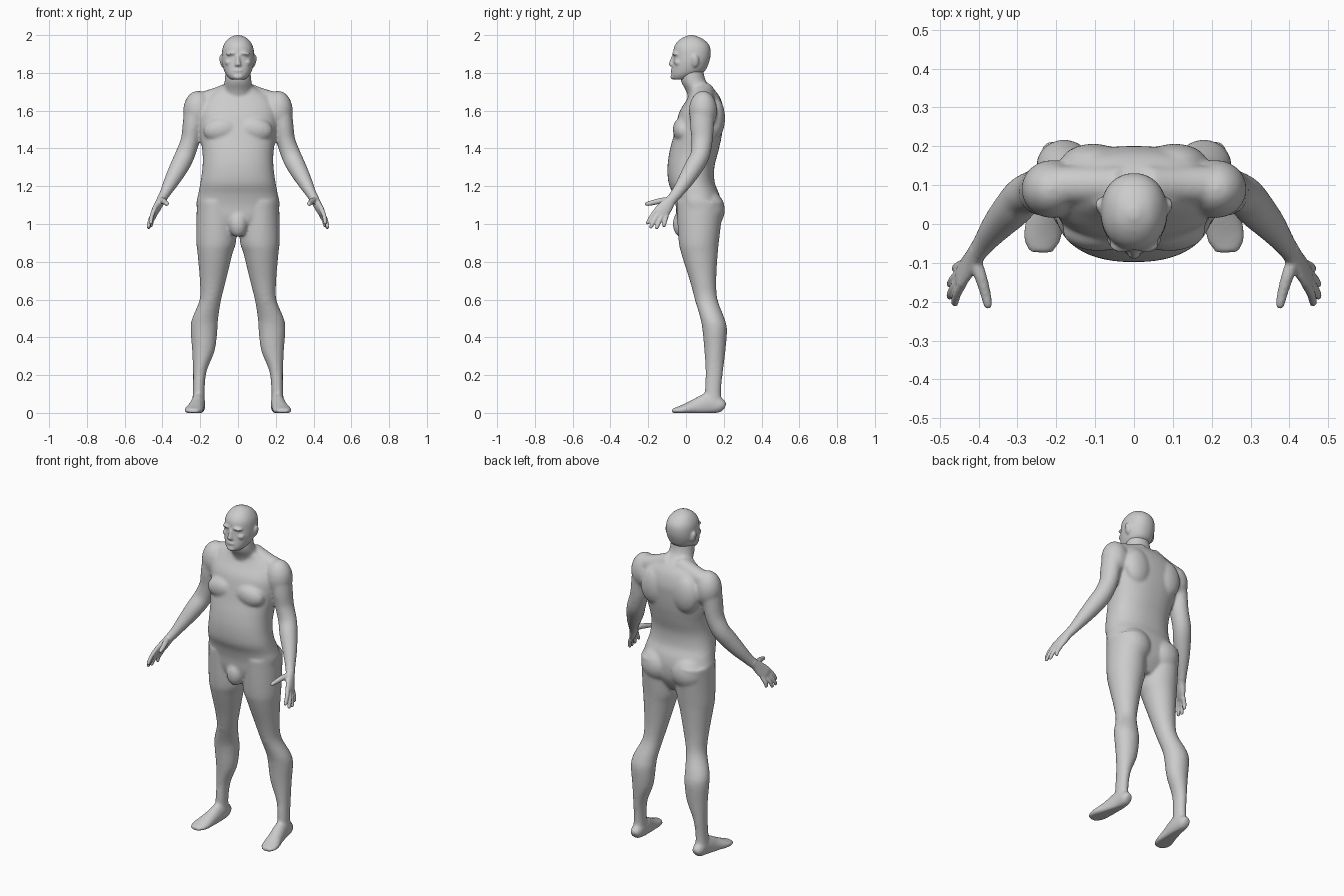
import bpy, bmesh, math
from mathutils import Vector, Matrix

skin = bpy.data.materials.new("light_grey")
skin.diffuse_color = (0.6, 0.6, 0.6, 1)


def spline(rows, steps):
    """Smoothly interpolate rows of numbers (Catmull-Rom)."""
    out = []
    for i in range(len(rows) - 1):
        a, b, c, d = rows[max(i - 1, 0)], rows[i], rows[i + 1], rows[min(i + 2, len(rows) - 1)]
        for k in range(steps):
            t = k / steps
            out.append([q + 0.5 * t * (r - p + t * (2 * p - 5 * q + 4 * r - s + t * (3 * (q - r) + s - p)))
                        for p, q, r, s in zip(a, b, c, d)])
    return out + [list(rows[-1])]


def loft(bm, rows, side=(1, 0, 0), level=False, power=2.0, floor=None, n=32, steps=4):
    """Closed tube through rows of (x, y, z, half_width, half_depth)."""
    rows = spline(rows, steps)
    pts = [Vector(r[:3]) for r in rows]
    rings = []
    for i, r in enumerate(rows):
        t = pts[min(i + 1, len(pts) - 1)] - pts[max(i - 1, 0)]
        t = Vector((0, 0, 1)) if level else t.normalized()
        u = Vector(side)
        u = (u - t * u.dot(t)).normalized()
        v = t.cross(u)
        ring = []
        for k in range(n):
            a = 2 * math.pi * k / n
            c, s = math.cos(a), math.sin(a)
            c = math.copysign(abs(c) ** (2 / power), c)
            s = math.copysign(abs(s) ** (2 / power), s)
            p = pts[i] + u * c * r[3] + v * s * r[4]
            if floor is not None:
                p.z = max(p.z, floor)
            ring.append(bm.verts.new(p))
        rings.append(ring)
    for a, b in zip(rings, rings[1:]):
        for k in range(n):
            bm.faces.new((a[k], a[(k + 1) % n], b[(k + 1) % n], b[k]))
    bm.faces.new(rings[0][::-1])
    bm.faces.new(rings[-1])


def ball(bm, centre, radii, tilt=0.0):
    m = Matrix.Translation(centre) @ Matrix.Rotation(tilt, 4, 'Y') @ Matrix.Diagonal((*radii, 1))
    bmesh.ops.create_uvsphere(bm, u_segments=24, v_segments=16, radius=1, matrix=m)


def fuse(name, bm, voxel, smooth):
    """Merge the overlapping masses into one smooth skin."""
    bmesh.ops.recalc_face_normals(bm, faces=bm.faces)
    me = bpy.data.meshes.new(name)
    bm.to_mesh(me)
    bm.free()
    ob = bpy.data.objects.new(name, me)
    bpy.context.collection.objects.link(ob)
    bpy.ops.object.select_all(action='DESELECT')
    bpy.context.view_layer.objects.active = ob
    ob.select_set(True)
    r = ob.modifiers.new("fuse", 'REMESH')
    r.mode, r.voxel_size, r.use_smooth_shade = 'VOXEL', voxel, True
    s = ob.modifiers.new("soften", 'SMOOTH')
    s.factor, s.iterations = 0.5, smooth
    for m in ("fuse", "soften"):
        bpy.ops.object.modifier_apply(modifier=m)
    ob.data.materials.clear()
    ob.data.materials.append(skin)
    bpy.ops.object.shade_smooth()
    return ob


# Torso: height, half width, front y, back y
body = bmesh.new()
torso = [(0.94, 0.07, -0.01, 0.13), (1.02, 0.19, -0.045, 0.175), (1.10, 0.22, -0.055, 0.185),
         (1.16, 0.21, -0.07, 0.175), (1.22, 0.199, -0.093, 0.152), (1.30, 0.188, -0.098, 0.15),
         (1.38, 0.188, -0.088, 0.17), (1.46, 0.2, -0.068, 0.188), (1.54, 0.21, -0.05, 0.198),
         (1.60, 0.21, -0.032, 0.2), (1.66, 0.185, 0.005, 0.185), (1.70, 0.13, 0.02, 0.16),
         (1.73, 0.075, 0.01, 0.13)]
loft(body, [(0, (f + b) / 2, z, w, (b - f) / 2) for z, w, f, b in torso], level=True, power=2.3, n=48)

# Neck and groin
loft(body, [(0, 0.1, 1.62, 0.085, 0.075), (0, 0.08, 1.70, 0.08, 0.078),
            (0, 0.038, 1.76, 0.071, 0.066), (0, 0.03, 1.84, 0.064, 0.06)], level=True)
ball(body, (0, -0.025, 1.0), (0.05, 0.045, 0.07))

# Limbs and paired muscles
leg = [(0.115, 0.075, 1.12, 0.103, 0.125), (0.115, 0.068, 0.92, 0.106, 0.108),
       (0.122, 0.072, 0.84, 0.092, 0.096), (0.133, 0.09, 0.70, 0.069, 0.07),
       (0.146, 0.107, 0.60, 0.057, 0.06), (0.174, 0.14, 0.50, 0.069, 0.064),
       (0.18, 0.152, 0.44, 0.071, 0.065), (0.183, 0.153, 0.33, 0.06, 0.056),
       (0.202, 0.15, 0.22, 0.036, 0.046), (0.208, 0.143, 0.12, 0.031, 0.043),
       (0.209, 0.145, 0.04, 0.034, 0.045)]
foot = [(0.207, 0.206, 0.03, 0.018, 0.02), (0.208, 0.185, 0.038, 0.032, 0.038),
        (0.21, 0.12, 0.045, 0.037, 0.06), (0.22, 0.05, 0.028, 0.042, 0.046),
        (0.232, -0.01, 0.016, 0.05, 0.03), (0.238, -0.045, 0.012, 0.047, 0.02),
        (0.24, -0.074, 0.01, 0.03, 0.012)]
arm = [(0.215, 0.09, 1.63, 0.068, 0.068), (0.24, 0.085, 1.52, 0.054, 0.063),
       (0.254, 0.085, 1.44, 0.05, 0.056), (0.283, 0.073, 1.36, 0.052, 0.051),
       (0.312, 0.04, 1.30, 0.05, 0.05), (0.35, -0.002, 1.23, 0.041, 0.042),
       (0.385, -0.047, 1.165, 0.029, 0.032), (0.408, -0.08, 1.125, 0.024, 0.029)]


def mirrored(rows, s):
    return [(s * r[0], *r[1:]) for r in rows]


for s in (-1, 1):
    loft(body, mirrored(leg, s), level=True)
    loft(body, mirrored(foot, s), floor=0.0)
    loft(body, mirrored(arm, s))
    loft(body, mirrored([(0.03, 0.1, 1.705, 0.05, 0.05), (0.12, 0.1, 1.67, 0.05, 0.05),
                         (0.21, 0.1, 1.645, 0.05, 0.05)], s), side=(0, 1, 0))   # trapezius
    ball(body, (s * 0.212, 0.09, 1.6), (0.078, 0.075, 0.105))                  # deltoid
    ball(body, (s * 0.09, -0.018, 1.5), (0.095, 0.052, 0.065), s * 0.15)       # chest
    ball(body, (s * 0.105, 0.155, 1.56), (0.085, 0.052, 0.11))                 # shoulder blade
    ball(body, (s * 0.1, 0.112, 1.075), (0.105, 0.094, 0.105))                 # buttock
    ball(body, (s * 0.148, 0.075, 0.61), (0.035, 0.03, 0.045))                 # kneecap
fuse("body", body, 0.008, 9)

# Head: height, half width, front y, back y
head = bmesh.new()
skull = [(1.765, 0.038, -0.068, 0.0), (1.785, 0.058, -0.077, 0.055), (1.81, 0.073, -0.076, 0.1),
         (1.85, 0.084, -0.07, 0.12), (1.89, 0.086, -0.067, 0.13), (1.93, 0.082, -0.065, 0.129),
         (1.96, 0.069, -0.05, 0.113), (1.985, 0.046, -0.02, 0.08), (2.0, 0.012, 0.015, 0.04)]
loft(head, [(0, (f + b) / 2, z, w, (b - f) / 2) for z, w, f, b in skull], level=True, power=2.15)
loft(head, [(0, -0.062, 1.895, 0.009, 0.012), (0, -0.072, 1.865, 0.011, 0.014),
            (0, -0.077, 1.843, 0.017, 0.014), (0, -0.07, 1.834, 0.014, 0.01)], level=True)  # nose
ball(head, (0, -0.068, 1.812), (0.027, 0.014, 0.009))                          # mouth
ball(head, (0, -0.067, 1.779), (0.027, 0.016, 0.015))                          # chin
for s in (-1, 1):
    ball(head, (s * 0.032, -0.054, 1.903), (0.032, 0.02, 0.01), s * 0.1)       # brow
    ball(head, (s * 0.047, -0.04, 1.855), (0.023, 0.022, 0.018))               # cheek
    ball(head, (s * 0.086, 0.048, 1.862), (0.011, 0.02, 0.034), s * 0.2)       # ear
fuse("head", head, 0.006, 4)

# Hands: palm, four fingers and thumb
across = Vector((0, -0.78, 0.625))
tips = [(0.463, -0.208, 1.0), (0.477, -0.19, 0.978), (0.476, -0.158, 0.974), (0.462, -0.118, 0.985)]
for s, name in ((-1, "hand_right"), (1, "hand_left")):
    hand = bmesh.new()
    loft(hand, mirrored([(0.395, -0.06, 1.148, 0.028, 0.026), (0.41, -0.083, 1.122, 0.029, 0.023),
                         (0.427, -0.108, 1.09, 0.038, 0.02), (0.443, -0.13, 1.063, 0.041, 0.016),
                         (0.449, -0.14, 1.05, 0.037, 0.012)], s), side=across)
    for i, tip in enumerate(tips):
        base = Vector((0.44, -0.126, 1.066)) + across * (0.03 - 0.02 * i)
        tip = Vector(tip)
        mid = base.lerp(tip, 0.55) + Vector((0.004, 0, 0.003))
        loft(hand, mirrored([(*base, 0.0125, 0.0125), (*mid, 0.0115, 0.0115),
                             (*base.lerp(tip, 0.93), 0.0095, 0.0095), (*tip, 0.005, 0.005)], s),
             side=across, n=14)
    loft(hand, mirrored([(0.412, -0.09, 1.125, 0.018, 0.018), (0.395, -0.135, 1.122, 0.016, 0.016),
                         (0.382, -0.18, 1.112, 0.0135, 0.0135), (0.376, -0.208, 1.106, 0.011, 0.011),
                         (0.375, -0.218, 1.104, 0.005, 0.005)], s), n=14)
    fuse(name, hand, 0.005, 3)
